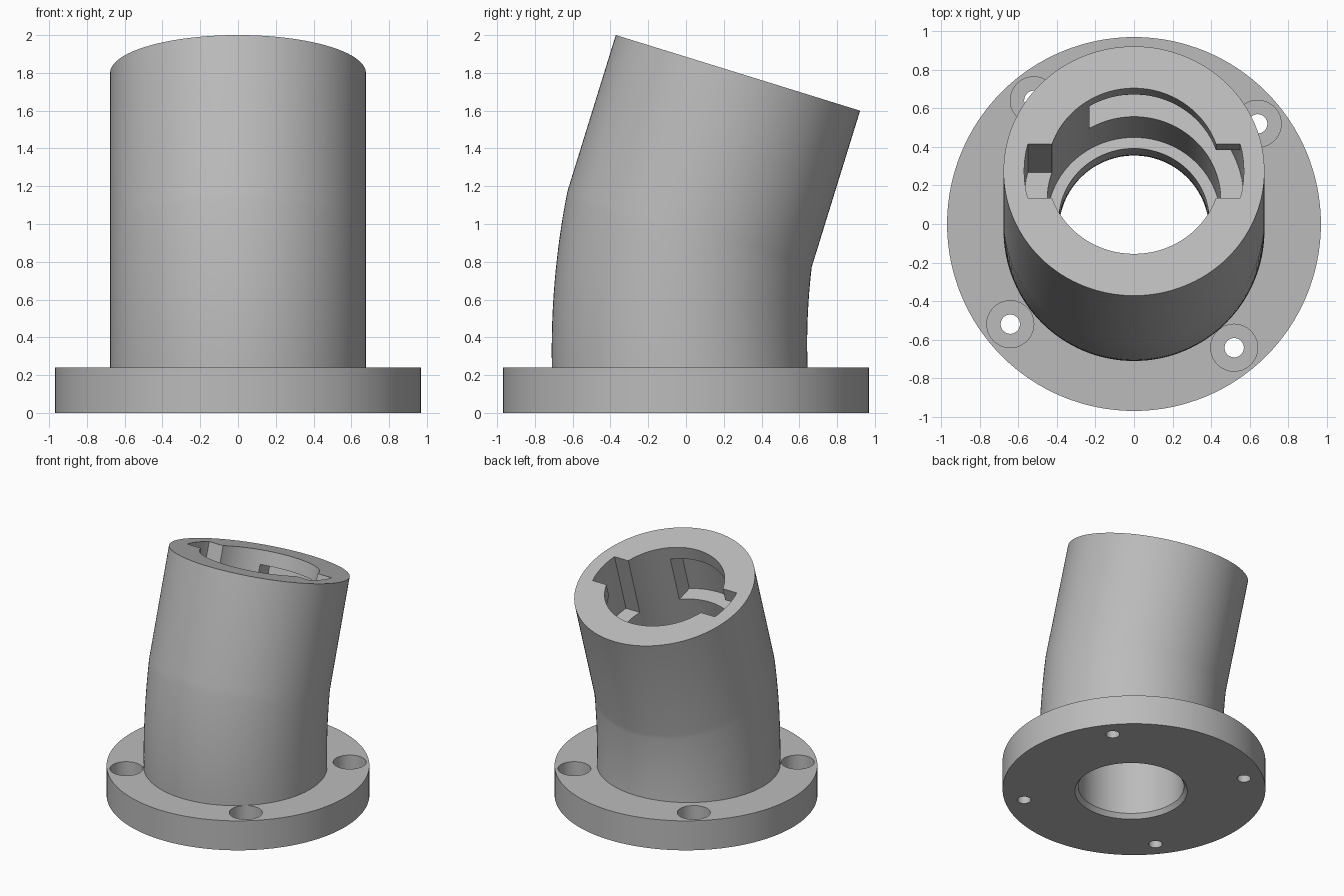
import bpy, bmesh
from math import sin, cos, pi, radians, acos, degrees
from mathutils import Matrix, Vector

cube = bpy.data.objects.get("Cube")
if cube:
    bpy.data.objects.remove(cube, do_unlink=True)

SEG = 128
TILT = radians(17.2)
TUBE_R, BORE_R, LOWER_R, SLOT_R = 0.677, 0.45, 0.39, 0.57
BASE_Y, FLANGE_TOP = -0.033, 0.24
TOP = Vector((0, 0.275, 1.8))
BEND_END = TOP - 0.865 * Vector((0, sin(TILT), cos(TILT)))

grey = bpy.data.materials.new("light_grey")
grey.use_nodes = True
grey.diffuse_color = (0.5, 0.5, 0.5, 1)
grey.node_tree.nodes["Principled BSDF"].inputs["Base Color"].default_value = (0.5, 0.5, 0.5, 1)


def make_object(name, bm):
    bmesh.ops.recalc_face_normals(bm, faces=bm.faces[:])
    mesh = bpy.data.meshes.new(name)
    bm.to_mesh(mesh)
    bm.free()
    mesh.materials.append(grey)
    obj = bpy.data.objects.new(name, mesh)
    bpy.context.collection.objects.link(obj)
    return obj


def ring_solid(name, rings):
    """Hollow solid through a closed loop of rings: (y, z, radius, tilt)."""
    bm = bmesh.new()
    loops = []
    for y, z, r, tilt in rings:
        loop = []
        for i in range(SEG):
            a = 2 * pi * i / SEG
            v = r * sin(a)
            loop.append(bm.verts.new((r * cos(a), y + v * cos(tilt), z - v * sin(tilt))))
        loops.append(loop)
    for k, a in enumerate(loops):
        b = loops[(k + 1) % len(loops)]
        for i in range(SEG):
            j = (i + 1) % SEG
            bm.faces.new((a[i], a[j], b[j], b[i]))
    return make_object(name, bm)


def prism(name, points, z0, z1, matrix):
    """Straight extrusion of a flat outline, placed by a matrix."""
    bm = bmesh.new()
    face = bm.faces.new([bm.verts.new((x, y, z0)) for x, y in points])
    new = bmesh.ops.extrude_face_region(bm, geom=[face])["geom"]
    bmesh.ops.translate(bm, vec=(0, 0, z1 - z0),
                        verts=[g for g in new if isinstance(g, bmesh.types.BMVert)])
    bm.transform(matrix)
    obj = make_object(name, bm)
    obj.hide_render = True
    return obj


def arc(r, start, end, steps):
    return [(r * cos(radians(start + (end - start) * i / steps)),
             r * sin(radians(start + (end - start) * i / steps))) for i in range(steps + 1)]


def cut(obj, cutter):
    mod = obj.modifiers.new("cut", "BOOLEAN")
    mod.operation, mod.solver, mod.object = "DIFFERENCE", "EXACT", cutter
    bpy.context.view_layer.objects.active = obj
    bpy.ops.object.modifier_apply(modifier=mod.name)
    bpy.data.objects.remove(cutter, do_unlink=True)


# Round mounting flange with a chamfered centre hole
flange = ring_solid("flange", [
    (0, 0, 0.97, 0), (0, FLANGE_TOP, 0.97, 0),
    (BASE_Y, FLANGE_TOP, LOWER_R, 0), (BASE_Y, 0.035, LOWER_R, 0), (BASE_Y, 0, 0.415, 0)])

# Four counterbored screw holes
for k in range(4):
    a = radians(39 + 90 * k)
    place = Matrix.Translation((0.826 * cos(a), 0.826 * sin(a), 0))
    for radius, floor in ((0.05, -0.1), (0.122, 0.1)):
        circle = arc(radius, 0, 360, 48)[:-1]
        cut(flange, prism("hole_cutter", circle, floor, 0.4, place))


# Bent tube: curved lower part, straight tilted socket on top
def bend(radius, t):
    y = BASE_Y - 0.02 * t + (BEND_END.y - BASE_Y + 0.02) * t * t
    z = FLANGE_TOP + (BEND_END.z - FLANGE_TOP) * t
    return (y, z, radius, TILT * t)


steps = [i / 16 for i in range(17)]
tube = ring_solid("bent_tube",
                  [bend(TUBE_R, t) for t in steps]
                  + [(TOP.y, TOP.z, TUBE_R, TILT), (TOP.y, TOP.z, BORE_R, TILT),
                     (BEND_END.y, BEND_END.z, BORE_R, TILT)]
                  + [bend(LOWER_R, t) for t in reversed(steps)])

# Two twist-lock slots, each leading into a channel around the bore
END_X = -0.23
outer_end = degrees(acos(END_X / SLOT_R))
inner_end = degrees(acos(END_X / 0.4))
slot = arc(SLOT_R, -15, 15, 10) + [(0.38, 0.147), (0.38, -0.147)]
channel = (arc(SLOT_R, 0, 111, 37) + arc(SLOT_R, outer_end, outer_end, 1)[:1]
           + arc(0.4, inner_end, 0, 30))
for turn in (0, pi):
    place = (Matrix.Translation(TOP) @ Matrix.Rotation(-TILT, 4, "X")
             @ Matrix.Rotation(turn, 4, "Z"))
    cut(tube, prism("slot_cutter", slot, -0.5, 0.1, place))
    cut(tube, prism("channel_cutter", channel, -0.5, -0.11, place))

# Smooth round walls, crisp rims
for obj in (flange, tube):
    bpy.ops.object.select_all(action="DESELECT")
    obj.select_set(True)
    bpy.context.view_layer.objects.active = obj
    bpy.ops.object.shade_smooth_by_angle(angle=radians(30))
